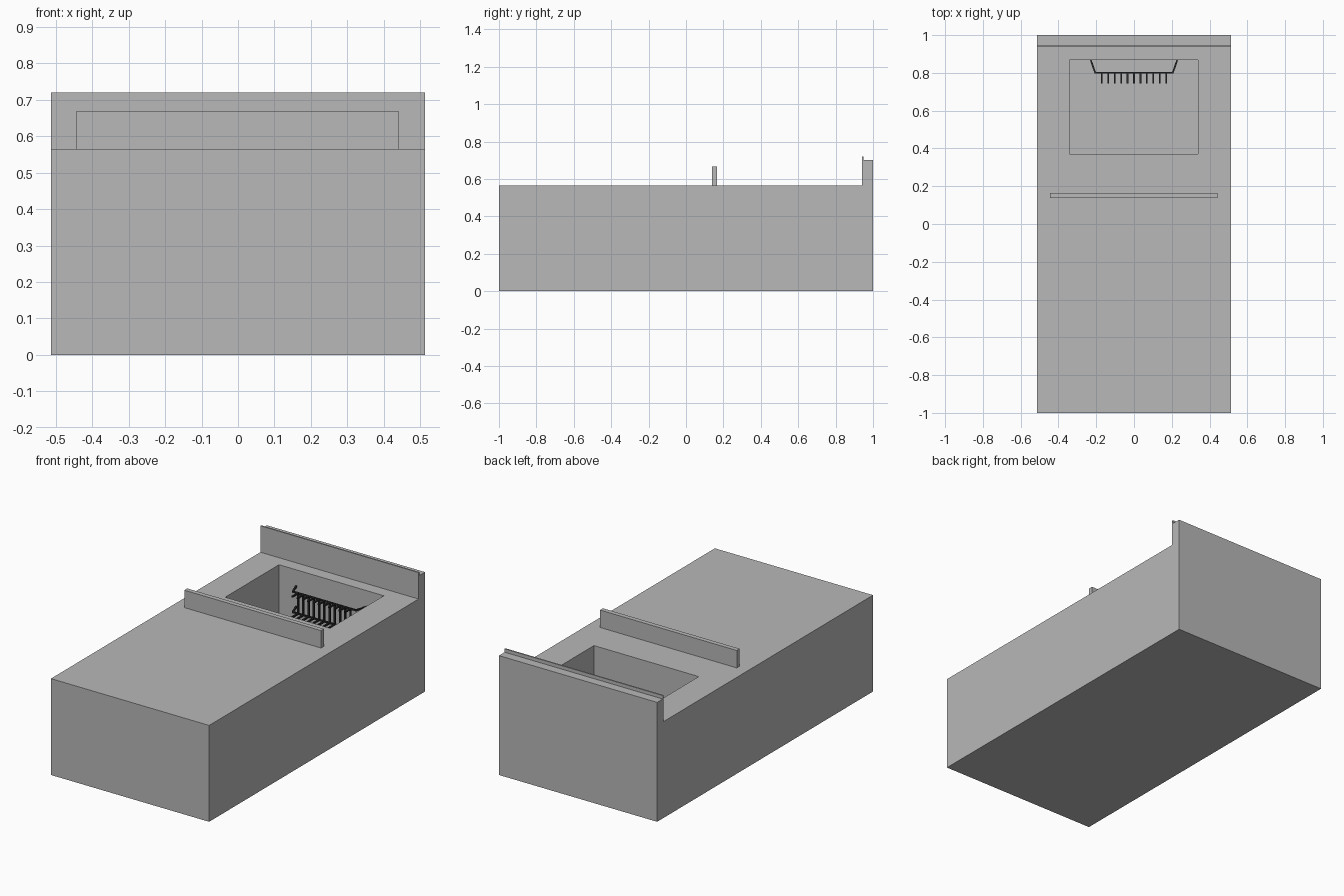
import bpy
import bmesh
from mathutils import Vector

cube = bpy.data.objects.get("Cube")
if cube:
    bpy.data.objects.remove(cube, do_unlink=True)


def material(name, value):
    mat = bpy.data.materials.new(name)
    mat.use_nodes = True
    colour = (value, value, value, 1)
    mat.diffuse_color = colour
    mat.node_tree.nodes["Principled BSDF"].inputs["Base Color"].default_value = colour
    return mat


grey = material("plain grey", 0.48)
iron = material("dark iron", 0.025)


def finish(name, bm, mat):
    bmesh.ops.recalc_face_normals(bm, faces=bm.faces)
    mesh = bpy.data.meshes.new(name)
    bm.to_mesh(mesh)
    bm.free()
    mesh.materials.append(mat)
    obj = bpy.data.objects.new(name, mesh)
    bpy.context.collection.objects.link(obj)
    return obj


def box(name, x, y, z, mat):
    bm = bmesh.new()
    bmesh.ops.create_cube(bm, size=1)
    for v in bm.verts:
        v.co = [r[0] if c < 0 else r[1] for c, r in zip(v.co, (x, y, z))]
    return finish(name, bm, mat)


def rod(bm, start, end, thick=0.009):
    """Square bar between two points, added to a shared mesh."""
    a, b = Vector(start), Vector(end)
    d = b - a
    turn = d.to_track_quat("Z", "Y")
    verts = bmesh.ops.create_cube(bm, size=1)["verts"]
    for v in verts:
        v.co = turn @ Vector((v.co.x * thick, v.co.y * thick,
                              v.co.z * (d.length + thick * 0.5))) + (a + b) / 2


# Body: closed block with a rectangular pit sunk into its top
HALF, TOP, FLOOR = 0.513, 0.565, 0.12
outer = (-HALF, HALF, -1, 1)
pit = (-0.342, 0.338, 0.37, 0.868)
bm = bmesh.new()


def ring(bounds, z):
    x0, x1, y0, y1 = bounds
    return [bm.verts.new((x, y, z)) for x, y in ((x0, y0), (x1, y0), (x1, y1), (x0, y1))]


rings = [ring(outer, 0), ring(outer, TOP), ring(pit, TOP), ring(pit, FLOOR)]
for low, high in zip(rings, rings[1:]):
    for i in range(4):
        j = (i + 1) % 4
        bm.faces.new((low[i], low[j], high[j], high[i]))
bm.faces.new(rings[0])
bm.faces.new(rings[-1])
finish("body_block", bm, grey)

# Upright boards on the top
box("cross_board", (-0.445, 0.442), (0.138, 0.165), (TOP, 0.667), grey)
box("back_board", (-HALF, HALF), (0.946, 1), (TOP, 0.70), grey)
box("back_board_lip", (-HALF, HALF), (0.940, 0.948), (TOP, 0.72), grey)

# Iron rack on the back wall of the pit: two rails, flared arms, toothed bars
WALL, RAIL, TIP = 0.865, 0.80, 0.747
LOW, HIGH = 0.35, 0.47
bm = bmesh.new()
for z in (LOW, HIGH):
    rod(bm, (-0.205, RAIL, z), (0.205, RAIL, z))
    for side in (-1, 1):
        rod(bm, (side * 0.205, RAIL, z), (side * 0.228, WALL, z))
for i in range(11):
    x = -0.17 + i * 0.034
    rod(bm, (x, RAIL, LOW), (x, RAIL, HIGH))
    for z in (LOW, HIGH):
        rod(bm, (x, RAIL, z), (x, TIP, z))
finish("iron_rack", bm, iron)
